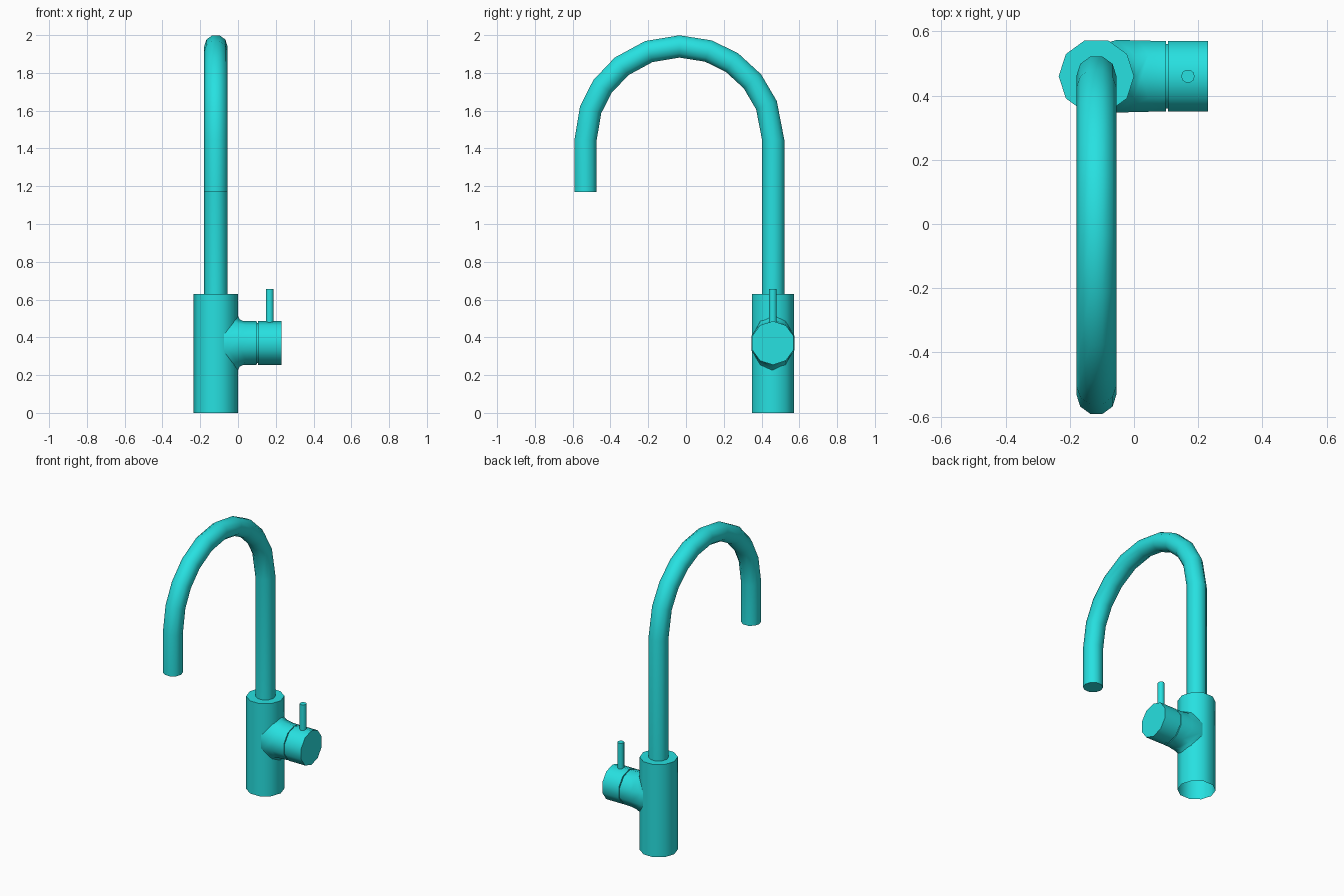
import bpy, bmesh
from math import sin, cos, pi, radians, sqrt

if "Cube" in bpy.data.objects:
    bpy.data.objects.remove(bpy.data.objects["Cube"])

SIDES = 10
BX, BY, BR = -0.117, 0.46, 0.1175   # body axis and radius
HZ = 0.37                           # height of the side valve axis

mat = bpy.data.materials.new("cyan")
mat.diffuse_color = (0.02, 0.75, 0.75, 1)
mat.use_nodes = True
mat.node_tree.nodes["Principled BSDF"].inputs["Base Color"].default_value = mat.diffuse_color


def loft(name, rings, cap_start=True, cap_end=True):
    """Skin a list of equal-length rings into one object."""
    bm = bmesh.new()
    vs = [[bm.verts.new(p) for p in r] for r in rings]
    n = len(vs[0])
    for a, b in zip(vs, vs[1:]):
        for i in range(n):
            j = (i + 1) % n
            bm.faces.new((a[i], a[j], b[j], b[i]))
    if cap_start:
        bm.faces.new(vs[0][::-1])
    if cap_end:
        bm.faces.new(vs[-1])
    bmesh.ops.recalc_face_normals(bm, faces=bm.faces[:])
    me = bpy.data.meshes.new(name)
    bm.to_mesh(me)
    bm.free()
    ob = bpy.data.objects.new(name, me)
    bpy.context.collection.objects.link(ob)
    me.materials.append(mat)
    bpy.ops.object.select_all(action='DESELECT')
    ob.select_set(True)
    bpy.context.view_layer.objects.active = ob
    bpy.ops.object.shade_smooth_by_angle(angle=radians(50))
    return ob


ANG = [2 * pi * i / SIDES for i in range(SIDES)]


def ring_z(x, y, z, r):
    return [(x + r * cos(t), y + r * sin(t), z) for t in ANG]


def ring_x(x, r):
    return [(x, BY + r * sin(t), HZ + r * cos(t)) for t in ANG]


# Upright body, open underneath
loft("body", [ring_z(BX, BY, 0, BR), ring_z(BX, BY, 0.63, BR)], cap_start=False)


# Valve stub, flaring into the body along a saddle-shaped seam
def saddle(ry, rz, lift):
    out = []
    for t in ANG:
        y, z = ry * sin(t), rz * cos(t)
        x = BX + sqrt(max(BR * BR - y * y, 0))
        side = abs(sin(t))
        out.append((x + lift * (1 + 3 * side), BY + y, HZ + z))
    return out


loft("valve_stub", [saddle(0.112, 0.147, -0.002), saddle(0.119, 0.126, 0.008),
                    saddle(0.117, 0.117, 0.024), ring_x(0.10, 0.115)],
     cap_start=False)
loft("valve_neck", [ring_x(0.095, 0.105), ring_x(0.112, 0.105)])
loft("handle_hub", [ring_x(0.106, 0.116), ring_x(0.23, 0.116)])
loft("lever", [ring_z(0.168, BY, 0.46, 0.021), ring_z(0.168, BY, 0.655, 0.021)])

# Gooseneck spout: straight riser, half-circle bend, short drop
TR, R, CY, CZ = 0.062, 0.497, -0.035, 1.443


def spout_ring(y, z, a):
    return [(BX + TR * cos(t), y + TR * sin(t) * cos(a), z + TR * sin(t) * sin(a))
            for t in ANG]


rings = [spout_ring(CY + R, 0.62, 0)]
for deg in (0, 22, 39, 56, 72, 90, 109, 128, 145, 161, 180):
    a = radians(deg)
    rings.append(spout_ring(CY + R * cos(a), CZ + R * sin(a), a))
rings.append(spout_ring(CY - R, 1.17, pi))
loft("spout", rings)
